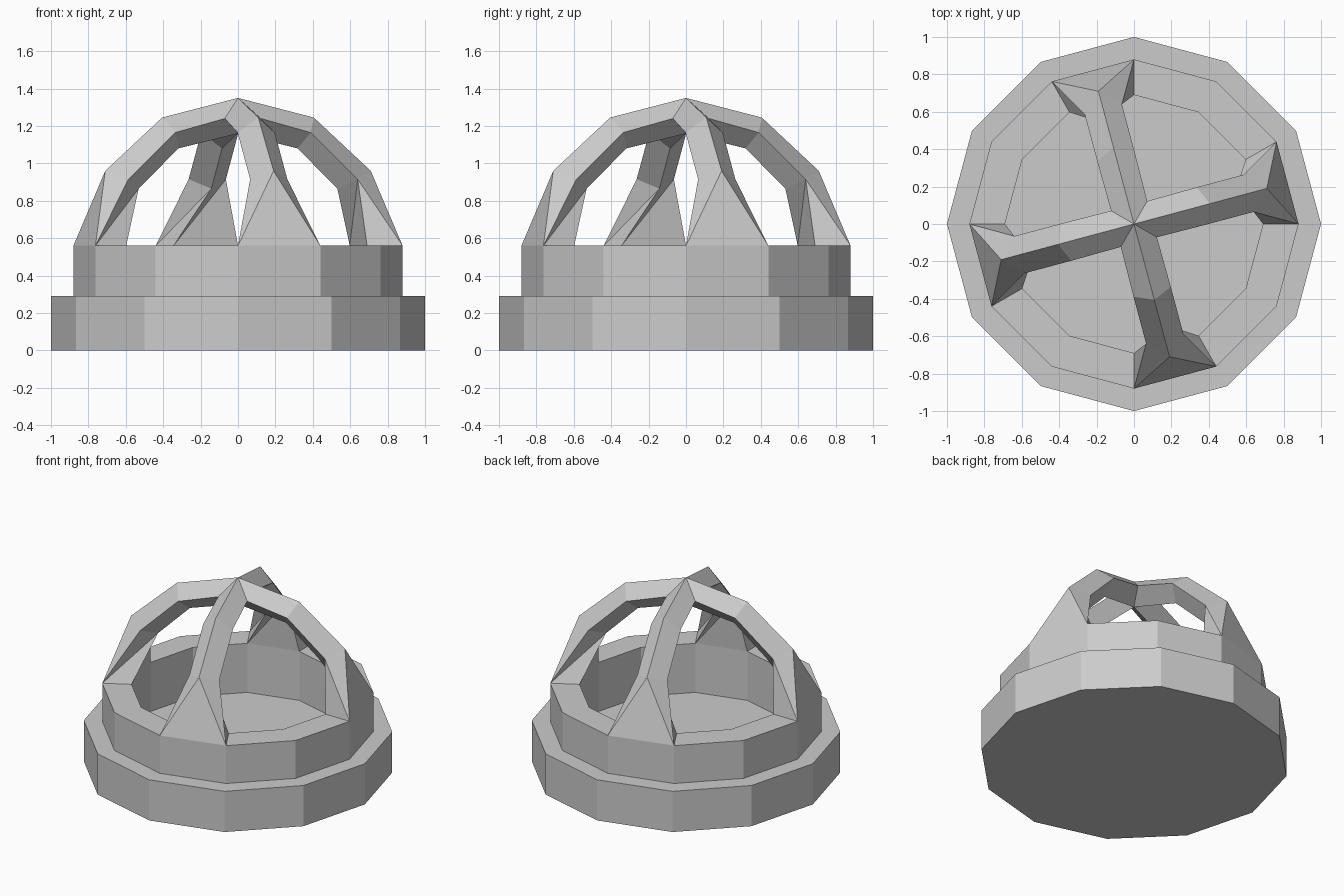
import bpy
from math import sin, cos, pi, radians
from mathutils import Matrix

if "Cube" in bpy.data.objects:
    bpy.data.objects.remove(bpy.data.objects["Cube"])

SIDES = 12
RIM_Z = 0.56


def make_object(name, verts, faces):
    mesh = bpy.data.meshes.new(name)
    mesh.from_pydata(verts, [], faces)
    mesh.update()
    obj = bpy.data.objects.new(name, mesh)
    bpy.context.collection.objects.link(obj)
    return obj


def on_circle(r, deg, z):
    return (r * cos(radians(deg)), r * sin(radians(deg)), z)


# Stepped twelve-sided base with a sunken floor
profile = [(1, 0), (1, 0.29), (0.88, 0.29), (0.88, RIM_Z), (0.69, RIM_Z), (0.69, 0.21)]
verts = [on_circle(r, 360 * i / SIDES, z) for r, z in profile for i in range(SIDES)]
faces = [tuple(reversed(range(SIDES)))]
for k in range(len(profile) - 1):
    for i in range(SIDES):
        j = (i + 1) % SIDES
        a, b = k * SIDES, (k + 1) * SIDES
        faces.append((a + i, a + j, b + j, b + i))
faces.append(tuple(range((len(profile) - 1) * SIDES, len(profile) * SIDES)))
make_object("stepped_base", verts, faces)

# One diamond-section arch leg; each section is top, right, bottom, left
sections = [
    [(0, 0, 1.35), (0.10, -0.10, 1.24), (0, 0, 1.16), (0.10, 0.10, 1.24)],
    [(0.42, 0, 1.245), (0.375, -0.103, 1.165), (0.33, 0, 1.08), (0.375, 0.103, 1.165)],
    [(0.735, 0, 0.96), (0.635, -0.103, 0.915), (0.55, 0, 0.865), (0.635, 0.103, 0.915)],
    # Foot spreads out over one side of the rim
    [on_circle(0.88, -15, RIM_Z), on_circle(0.69, -15, RIM_Z),
     on_circle(0.69, 15, RIM_Z), on_circle(0.88, 15, RIM_Z)],
]
leg_verts = [p for s in sections for p in s]
leg_faces = []
for k in range(3):
    for i in range(4):
        j = (i + 1) % 4
        a, b = 4 * k, 4 * k + 4
        if k < 2:
            leg_faces.append((a + i, b + i, b + j, a + j))
        elif i == 3:   # outward foot: wide triangle plus side triangle
            leg_faces += [(a + j, b + i, b + j), (a + j, a + i, b + i)]
        elif i == 0:
            leg_faces += [(a + i, b + i, a + j), (a + j, b + i, b + j)]
        else:
            leg_faces += [(a + i, b + i, b + j), (a + i, b + j, a + j)]

# Four legs meeting at the top
for n, side in enumerate(("right", "back", "left", "front")):
    rot = Matrix.Rotation(radians(15) + n * pi / 2, 3, 'Z')
    leg = make_object(side + "_arch_leg", leg_verts, [tuple(reversed(f)) for f in leg_faces])
    leg.data.transform(rot.to_4x4())
    # Outward-facing normals
    import bmesh
    bm = bmesh.new()
    bm.from_mesh(leg.data)
    top = max(bm.faces, key=lambda f: f.calc_center_median().z)
    if top.normal.z < 0:
        bmesh.ops.reverse_faces(bm, faces=bm.faces[:])
    bm.to_mesh(leg.data)
    bm.free()
